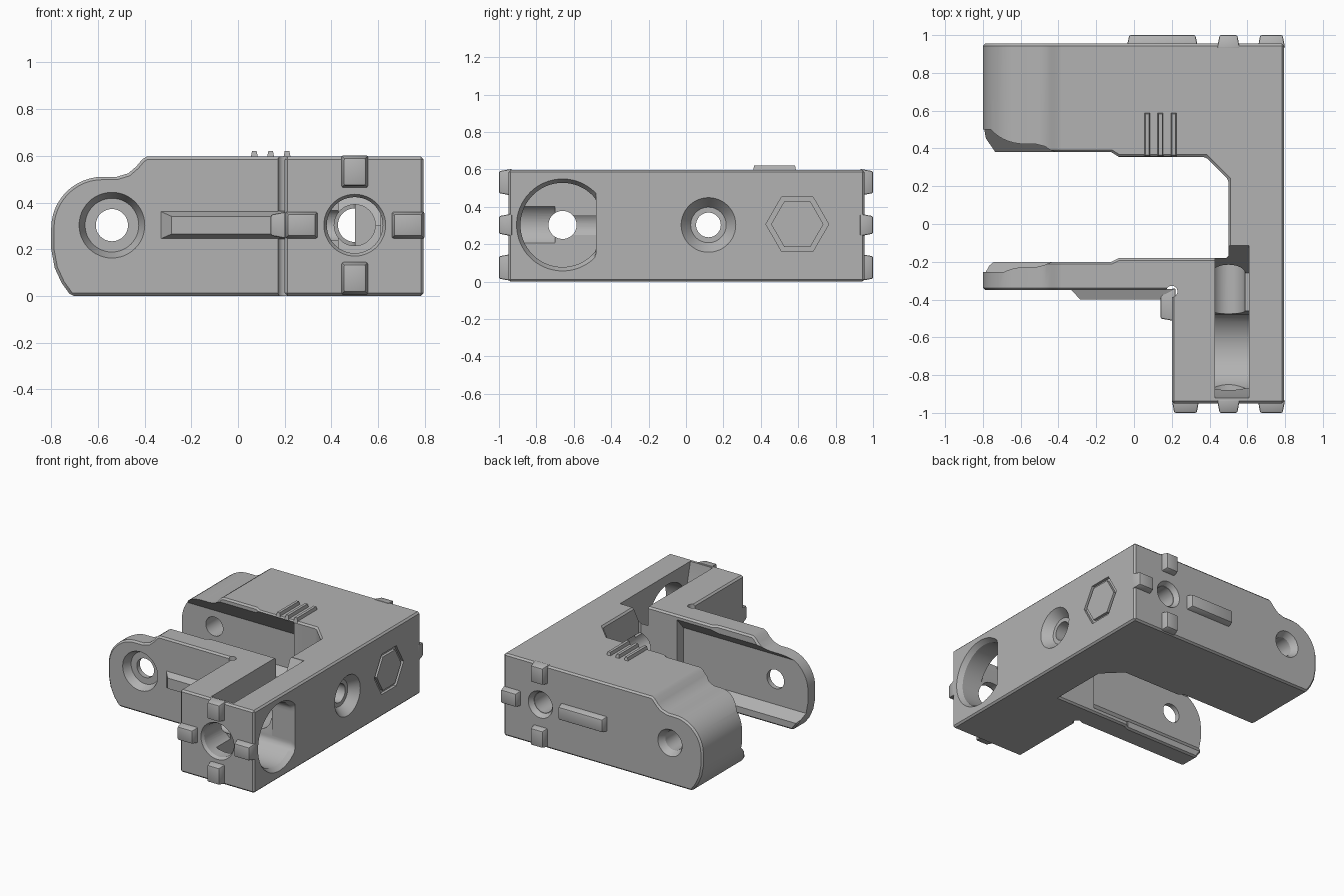
import bpy, bmesh, math
from mathutils import Vector

old = bpy.data.objects.get("Cube")
if old:
    bpy.data.objects.remove(old, do_unlink=True)

grey = bpy.data.materials.new("plain grey")
grey.use_nodes = True
COLOUR = (0.45, 0.45, 0.45, 1)
grey.diffuse_color = COLOUR
grey.node_tree.nodes["Principled BSDF"].inputs["Base Color"].default_value = COLOUR


def place(axis, u, v, w):
    """Put profile point (u, v) at distance w along the axis."""
    return {"x": (w, u, v), "y": (u, w, v), "z": (u, v, w)}[axis]


def loft(name, axis, near, far, a, b):
    """Solid between two matching outlines at a and b on an axis."""
    bm = bmesh.new()
    lo = [bm.verts.new(place(axis, u, v, a)) for u, v in near]
    hi = [bm.verts.new(place(axis, u, v, b)) for u, v in far]
    bm.faces.new(lo)
    bm.faces.new(hi[::-1])
    n = len(lo)
    for i in range(n):
        j = (i + 1) % n
        bm.faces.new((lo[i], hi[i], hi[j], lo[j]))
    bmesh.ops.recalc_face_normals(bm, faces=bm.faces)
    mesh = bpy.data.meshes.new(name)
    bm.to_mesh(mesh)
    bm.free()
    mesh.materials.append(grey)
    ob = bpy.data.objects.new(name, mesh)
    bpy.context.collection.objects.link(ob)
    return ob


def prism(name, axis, pts, a, b):
    return loft(name, axis, pts, pts, a, b)


def ring(u, v, r, n=48, start=0.0):
    return [(u + r * math.cos(start + math.tau * i / n),
             v + r * math.sin(start + math.tau * i / n)) for i in range(n)]


def rect(u0, u1, v0, v1, inset=0.0):
    return [(u0 + inset, v0 + inset), (u1 - inset, v0 + inset),
            (u1 - inset, v1 - inset), (u0 + inset, v1 - inset)]


def cone(axis, u, v, ra, rb, a, b):
    return loft("cutter", axis, ring(u, v, ra), ring(u, v, rb), a, b)


def apply(ob, mod):
    bpy.context.view_layer.objects.active = ob
    bpy.ops.object.modifier_apply(modifier=mod.name)


def cut(ob, cutter):
    mod = ob.modifiers.new("cut", "BOOLEAN")
    mod.operation = "DIFFERENCE"
    mod.solver = "EXACT"
    mod.object = cutter
    cutter.hide_render = True
    apply(ob, mod)
    bpy.data.objects.remove(cutter, do_unlink=True)


def bevel(ob, width, segments=1):
    mod = ob.modifiers.new("bevel", "BEVEL")
    mod.width = width
    mod.segments = segments
    mod.limit_method = "ANGLE"
    mod.angle_limit = math.radians(40)
    apply(ob, mod)


# Bracket body: plan outline with two arms joined by a side wall
plan = [(0.795, -0.95), (0.795, 0.955), (-0.81, 0.955), (-0.81, 0.38),
        (-0.12, 0.38), (-0.08, 0.355), (0.38, 0.355), (0.5, 0.235),
        (0.5, -0.18), (-0.08, -0.18), (-0.12, -0.2), (-0.81, -0.2),
        (-0.81, -0.35), (0.2, -0.35), (0.2, -0.95)]
body = prism("bracket_body", "z", plan, 0, 0.597)

# Rounded, stepped outline at the free ends of both arms
end = [(-0.36, 0.7), (-0.385, 0.6), (-0.41, 0.585), (-0.435, 0.555),
       (-0.47, 0.525), (-0.52, 0.51)]
end += [(-0.58 + 0.22 * math.cos(t), 0.29 + 0.22 * math.sin(t))
        for t in (math.pi / 2 * (1 + i / 12) for i in range(13))]
end += [(-0.8, 0.2), (-0.785, 0.12), (-0.755, 0.055), (-0.715, 0),
        (-0.66, -0.1), (-0.95, -0.1), (-0.95, 0.7)]
cut(body, prism("cutter", "y", end, -1.2, 1.2))
bevel(body, 0.012)

# Hollowed inner faces of the arms, leaving sloped lips
cut(body, prism("cutter", "x", [(0.33, 0.62), (0.5, 0.42), (0.5, 0.16),
                                (0.33, 0)], -1, 0.2))
cut(body, prism("cutter", "x", [(-0.15, 0.6), (-0.255, 0.48), (-0.255, 0.12),
                                (-0.15, 0)], -1, 0.2))
# Trimmed inner corners of the arm tips
cut(body, prism("cutter", "z", [(-0.83, 0.52), (-0.72, 0.36), (-0.83, 0.3)], -1, 1))
cut(body, prism("cutter", "z", [(-0.83, -0.275), (-0.73, -0.19), (-0.83, -0.1)], -1, 1))

# Large side bore with one flat edge and a chamfered mouth
def bore_outline(r):
    return [(min(u, -0.48), v) for u, v in ring(-0.66, 0.303, r, 64)]

cut(body, prism("cutter", "x", bore_outline(0.225), 0.43, 0.9))
cut(body, loft("cutter", "x", bore_outline(0.225), bore_outline(0.255), 0.76, 0.81))

# Top slot opening into the bore and the gap between the arms
slot = [(-0.92, 0.7), (-0.92, 0.59), (-0.81, 0.14), (-0.66, 0.082), (-0.48, 0.19),
        (-0.46, 0.303), (-0.26, 0.303), (-0.115, 0.59), (-0.115, 0.7)]
cut(body, prism("cutter", "x", slot, 0.43, 0.61))

# Bolt holes running front to back
cut(body, cone("y", 0.5, 0.303, 0.145, 0.12, -0.97, -0.93))
cut(body, cone("y", 0.5, 0.303, 0.12, 0.12, -0.94, -0.7))
cut(body, cone("y", 0.5, 0.303, 0.088, 0.088, -0.7, 0))
cut(body, cone("y", 0.5, 0.303, 0.072, 0.072, 0.1, 1.1))
cut(body, cone("y", 0.5, 0.303, 0.075, 0.1, 0.92, 0.96))
cut(body, cone("y", -0.54, 0.303, 0.069, 0.069, -1.1, 1.1))
cut(body, cone("y", -0.54, 0.303, 0.145, 0.115, -0.36, -0.29))
cut(body, cone("y", -0.54, 0.303, 0.069, 0.1, 0.91, 0.96))

# Bolt holes running side to side
cut(body, cone("x", 0.12, 0.303, 0.066, 0.066, 0.3, 0.9))
cut(body, cone("x", 0.12, 0.303, 0.095, 0.15, 0.73, 0.80))
cut(body, cone("x", -0.66, 0.303, 0.075, 0.075, 0.1, 0.5))

# Corner relief where the front arm meets the block
cut(body, cone("z", 0.2, -0.357, 0.03, 0.03, -0.1, 0.7))

# Hexagonal groove on the side wall
groove = prism("groove", "x", ring(0.595, 0.307, 0.168, 6), 0.775, 0.85)
cut(groove, prism("cutter", "x", ring(0.595, 0.307, 0.14, 6), 0.7, 0.9))
cut(body, groove)


def pad(name, axis, bounds, a, b, taper):
    ob = loft(name, axis, rect(*bounds), rect(*bounds, taper), a, b)
    bevel(ob, 0.008, 2)
    return ob


# Locating pads around the bolt holes on the front and back
parts = [body]
spots = {"top": (0.44, 0.56, 0.46, 0.603), "bottom": (0.44, 0.56, 0.003, 0.148),
         "left": (0.655, 0.8, 0.243, 0.363), "right": (0.2, 0.345, 0.243, 0.363)}
for side, bounds in spots.items():
    parts.append(pad("front_pad_" + side, "y", bounds, -0.93, -1, 0.013))
    if side != "right":
        parts.append(pad("back_pad_" + side, "y", bounds, 0.93, 1, 0.013))

# Raised bars on the arms, and the small block beside the front bar
parts.append(pad("back_bar", "y", (-0.04, 0.34, 0.243, 0.363), 0.93, 1, 0.015))
parts.append(loft("front_bar", "y", rect(-0.335, 0.21, 0.243, 0.363),
                  rect(-0.285, 0.15, 0.265, 0.341), -0.345, -0.4))
parts.append(pad("corner_block", "x", (-0.515, -0.34, 0.243, 0.363), 0.22, 0.14, 0.015))

# Grip ribs on top
for i in range(3):
    x = 0.07 + 0.07 * i
    parts.append(loft("top_rib_%d" % (i + 1), "z", rect(x - 0.017, x + 0.017, 0.357, 0.59),
                      rect(x - 0.017, x + 0.017, 0.357, 0.59, 0.007), 0.585, 0.62))

bpy.ops.object.select_all(action="DESELECT")
for ob in parts:
    ob.select_set(True)
bpy.context.view_layer.objects.active = body
bpy.ops.object.shade_smooth_by_angle(angle=math.radians(25))
